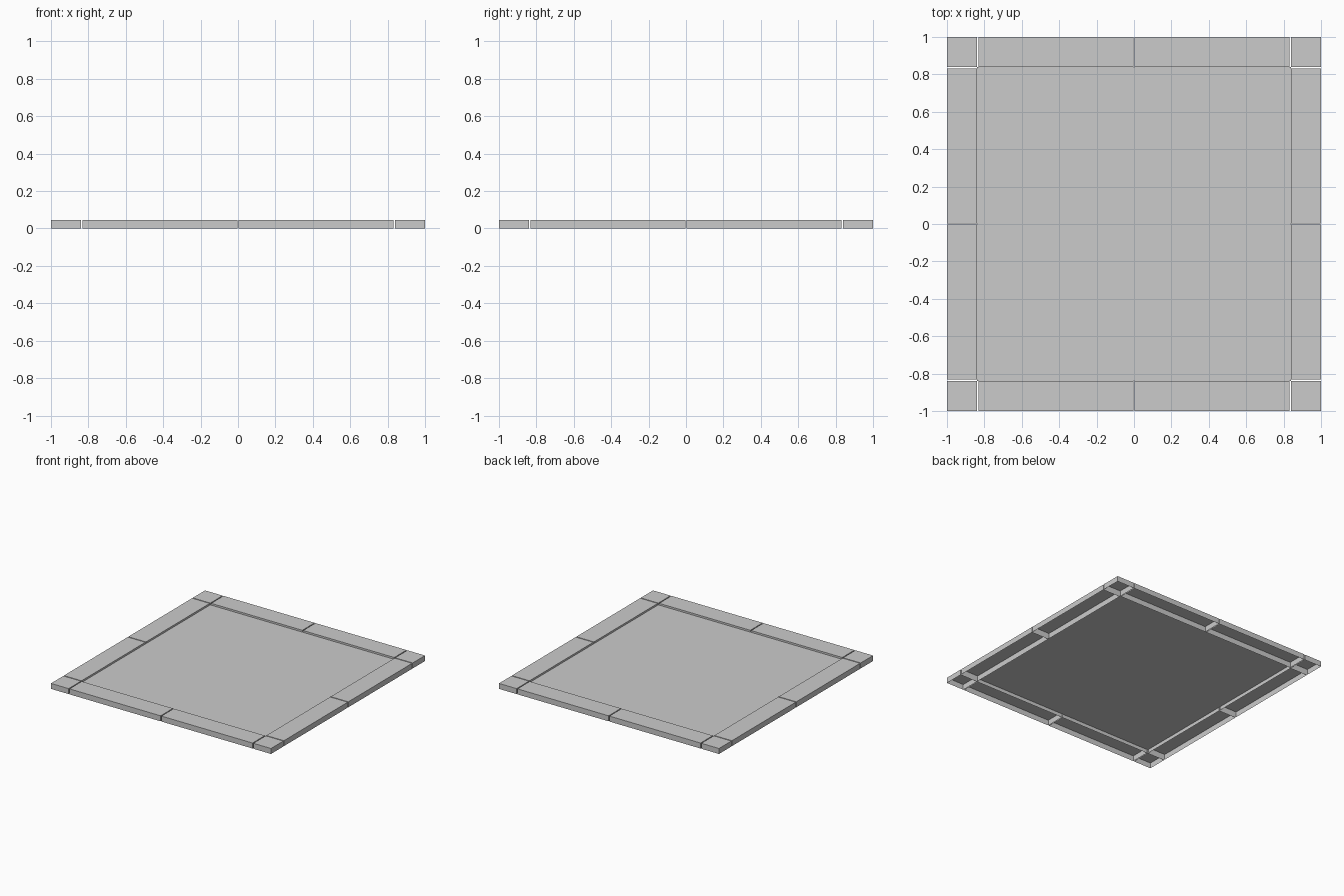
import bpy, bmesh

if "Cube" in bpy.data.objects:
    bpy.data.objects.remove(bpy.data.objects["Cube"])

H = 0.045      # border height
IN = 0.84      # inner edge of border
GAP = 0.008    # joint between border tiles
FLOOR = 0.03   # recessed centre panel height


def tile(name, x0, x1, y0, y1):
    """Thin-shelled tile: top and four walls, open underneath."""
    bm = bmesh.new()
    base = [bm.verts.new((x, y, 0)) for x, y in
            ((x0, y0), (x1, y0), (x1, y1), (x0, y1))]
    top = [bm.verts.new((v.co.x, v.co.y, H)) for v in base]
    bm.faces.new(top)
    for i in range(4):
        j = (i + 1) % 4
        bm.faces.new((base[i], base[j], top[j], top[i]))
    me = bpy.data.meshes.new(name)
    bm.to_mesh(me)
    bm.free()
    ob = bpy.data.objects.new(name, me)
    bpy.context.collection.objects.link(ob)


def span(s, a, b):
    return sorted((s * a, s * b))


# Corner tiles and the two long tiles beside each corner
for sx, nx in ((-1, "left"), (1, "right")):
    for sy, ny in ((-1, "front"), (1, "back")):
        edge_x, edge_y = span(sx, IN, 1), span(sy, IN, 1)
        run_x = span(sx, GAP / 2, IN - GAP)
        run_y = span(sy, GAP / 2, IN - GAP)
        tile(f"corner_tile_{ny}_{nx}", *edge_x, *edge_y)
        tile(f"{ny}_border_tile_{nx}", *run_x, *edge_y)
        tile(f"{nx}_border_tile_{ny}", *edge_x, *run_y)

# Single recessed sheet in the middle
bpy.ops.mesh.primitive_plane_add(size=2 * IN, location=(0, 0, FLOOR))
bpy.context.object.name = "centre_panel"
